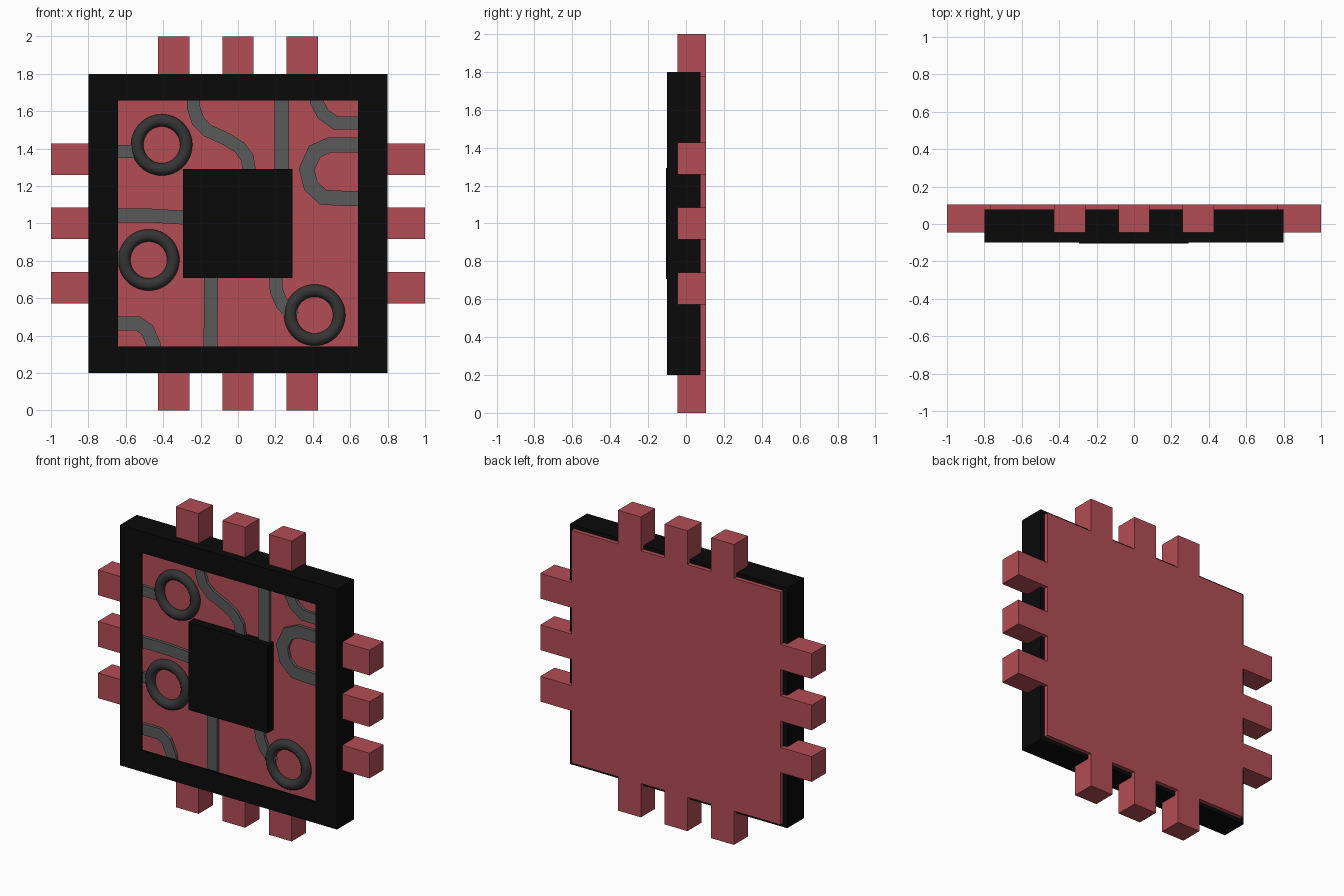
import bpy, bmesh, math
from mathutils import Vector

if "Cube" in bpy.data.objects:
    bpy.data.objects.remove(bpy.data.objects["Cube"])


def material(name, rgb):
    m = bpy.data.materials.new(name)
    m.diffuse_color = (*rgb, 1)
    m.use_nodes = True
    m.node_tree.nodes["Principled BSDF"].inputs["Base Color"].default_value = m.diffuse_color
    return m


RED = material("red", (0.45, 0.075, 0.09))
BLACK = material("black", (0.003, 0.003, 0.003))
GREY = material("trace_grey", (0.1, 0.1, 0.1))
DARK = material("ring_grey", (0.035, 0.035, 0.035))
BOARD_Y = -0.045


def finish(name, bm, mat):
    bmesh.ops.recalc_face_normals(bm, faces=bm.faces)
    me = bpy.data.meshes.new(name)
    bm.to_mesh(me)
    bm.free()
    me.materials.append(mat)
    ob = bpy.data.objects.new(name, me)
    bpy.context.collection.objects.link(ob)
    return ob


def box(name, x0, x1, y0, y1, z0, z1, mat):
    bm = bmesh.new()
    bmesh.ops.create_cube(bm, size=1)
    for v in bm.verts:
        v.co = ((x0 + x1) / 2 + v.co.x * (x1 - x0),
                (y0 + y1) / 2 + v.co.y * (y1 - y0),
                (z0 + z1) / 2 + v.co.z * (z1 - z0))
    return finish(name, bm, mat)


# Housing: a lipped square shell, swept from a (half width, half height, y) section
def frame():
    section = [(0.8, 0.8, -0.1), (0.8, 0.8, 0.077), (0.77, 0.775, 0.077),
               (0.77, 0.775, -0.09), (0.642, 0.657, -0.09), (0.642, 0.657, -0.1)]
    bm = bmesh.new()
    loops = [[bm.verts.new((sx * w, y, 1 + sz * h))
              for sx, sz in ((-1, -1), (1, -1), (1, 1), (-1, 1))]
             for w, h, y in section]
    for a, b in zip(loops, loops[1:] + loops[:1]):
        for i in range(4):
            j = (i + 1) % 4
            bm.faces.new((a[i], a[j], b[j], b[i]))
    return finish("frame", bm, BLACK)


# Raised circuit trace: a mitred ribbon following an (x, z) path
def trace(name, path, width):
    pts = [Vector(p) for p in path]
    bm = bmesh.new()
    rings = []
    for i, p in enumerate(pts):
        d0 = (p - pts[i - 1]).normalized() if i else None
        d1 = (pts[i + 1] - p).normalized() if i < len(pts) - 1 else None
        d0, d1 = d0 or d1, d1 or d0
        t = (d0 + d1).normalized()
        n = Vector((-t.y, t.x)) * (width / 2 / t.dot(d0))
        a, b = p + n, p - n
        rings.append([bm.verts.new((q.x, y, q.y)) for q, y in
                      ((a, BOARD_Y + 0.01), (a, -0.065), (b, -0.065), (b, BOARD_Y + 0.01))])
    for r, s in zip(rings, rings[1:]):
        for i in range(4):
            j = (i + 1) % 4
            bm.faces.new((r[i], r[j], s[j], s[i]))
    bm.faces.new(rings[0])
    bm.faces.new(rings[-1])
    return finish(name, bm, GREY)


frame()
box("board", -0.77, 0.77, BOARD_Y, 0.105, 0.225, 1.775, RED)
box("chip", -0.293, 0.292, -0.105, BOARD_Y + 0.01, 0.707, 1.292, BLACK)

# Contact pins, three on each edge
for k in (-1, 0, 1):
    lo, hi = k * 0.343 - 0.084, k * 0.343 + 0.084
    for s, side in ((-1, "left"), (1, "right")):
        x0, x1 = sorted((s * 0.76, s))
        box(f"pin_{side}_{k + 2}", x0, x1, BOARD_Y, 0.105, 1 + lo, 1 + hi, RED)
    for s, side in ((-1, "bottom"), (1, "top")):
        z0, z1 = sorted((1 + s * 0.765, 1 + s))
        box(f"pin_{side}_{k + 2}", lo, hi, BOARD_Y, 0.105, z0, z1, RED)

# Traces
trace("trace_upper_left", [(-0.74, 1.385), (-0.52, 1.385)], 0.068)
trace("trace_wavy", [(-0.24, 1.74), (-0.238, 1.62), (-0.215, 1.55), (-0.16, 1.495),
                     (-0.06, 1.45), (0.01, 1.405), (0.05, 1.35), (0.065, 1.25)], 0.07)
trace("trace_top", [(0.235, 1.74), (0.235, 1.25)], 0.078)
trace("trace_corner_top", [(0.415, 1.74), (0.42, 1.65), (0.455, 1.585),
                           (0.52, 1.538), (0.74, 1.535)], 0.07)
trace("trace_loop", [(0.74, 1.418), (0.49, 1.42), (0.41, 1.385), (0.367, 1.29),
                     (0.39, 1.2), (0.455, 1.14), (0.54, 1.135), (0.74, 1.13)], 0.08)
trace("trace_middle_left", [(-0.74, 1.042), (-0.47, 1.042), (-0.27, 1.03)], 0.074)
trace("trace_lower_left", [(-0.74, 0.81), (-0.58, 0.81)], 0.068)
trace("trace_bottom", [(-0.148, 0.26), (-0.145, 0.55), (-0.145, 0.73)], 0.074)
trace("trace_lower_right", [(0.2, 0.73), (0.205, 0.64), (0.235, 0.57), (0.3, 0.5)], 0.07)
trace("trace_corner_bottom", [(-0.74, 0.465), (-0.535, 0.465), (-0.485, 0.43),
                              (-0.45, 0.35), (-0.445, 0.26)], 0.074)

# Solder rings
for i, (x, z) in enumerate([(-0.408, 1.42), (-0.477, 0.805), (0.41, 0.51)]):
    bpy.ops.mesh.primitive_torus_add(
        location=(x, -0.05, z), rotation=(math.pi / 2, 0, 0), major_radius=0.131,
        minor_radius=0.033, major_segments=48, minor_segments=12)
    ob = bpy.context.object
    ob.name = f"ring_{i + 1}"
    ob.data.materials.append(DARK)
    bpy.ops.object.shade_smooth()
